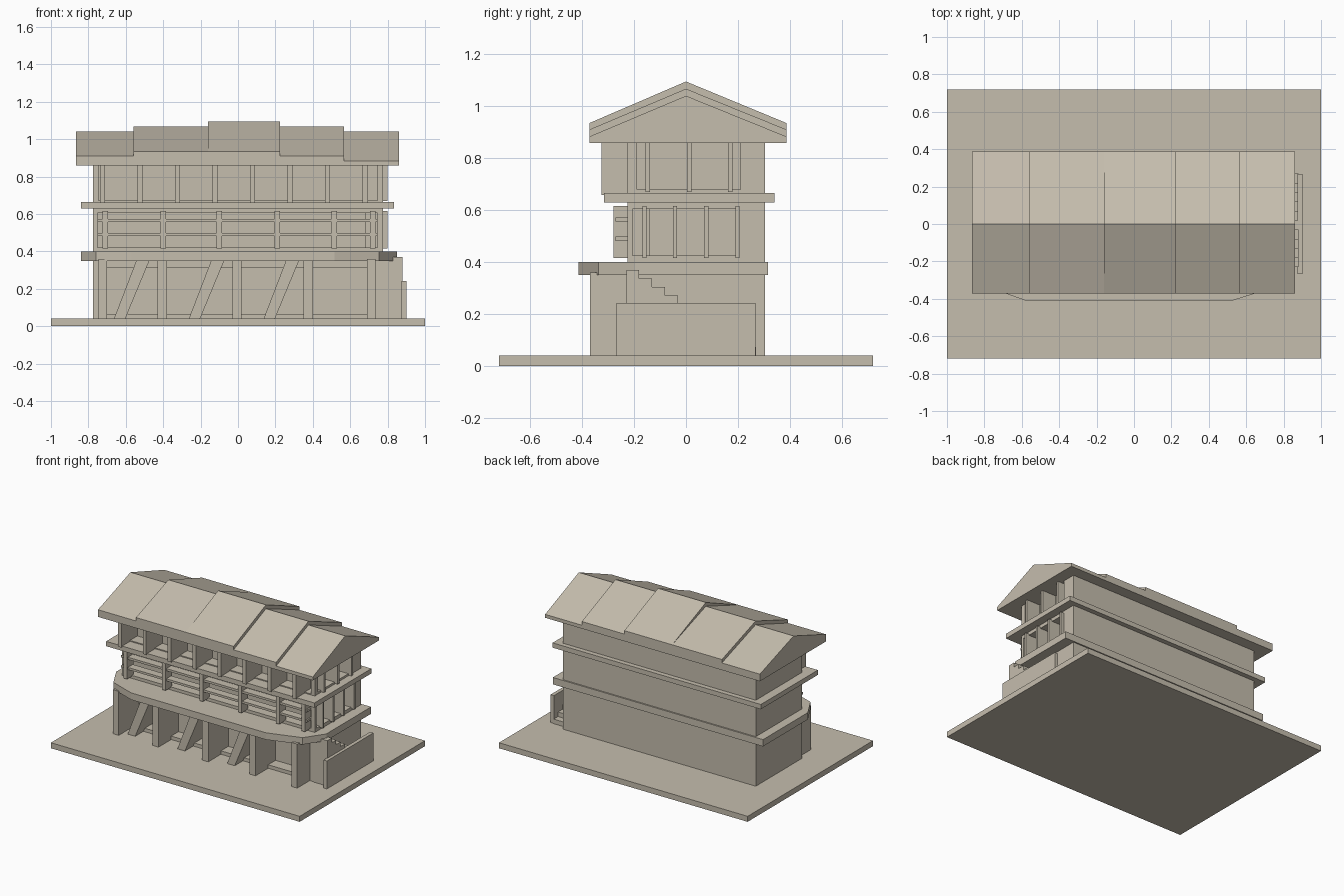
import bpy, bmesh
from mathutils import Vector

if "Cube" in bpy.data.objects:
    bpy.data.objects.remove(bpy.data.objects["Cube"])

stone = bpy.data.materials.new("warm_stone")
stone.diffuse_color = (0.56, 0.51, 0.42, 1)
stone.use_nodes = True
stone.node_tree.nodes["Principled BSDF"].inputs["Base Color"].default_value = stone.diffuse_color


def prism(name, pts, axis, lo, hi):
    """Extrude a closed outline along an axis (0=x, 1=y, 2=z)."""
    bm = bmesh.new()

    def place(p, d):
        c = list(p)
        c.insert(axis, d)
        return bm.verts.new(c)

    face = bm.faces.new([place(p, lo) for p in pts])
    new = bmesh.ops.extrude_face_region(bm, geom=[face])["geom"]
    shift = Vector((0, 0, 0))
    shift[axis] = hi - lo
    bmesh.ops.translate(bm, vec=shift,
                        verts=[v for v in new if isinstance(v, bmesh.types.BMVert)])
    bmesh.ops.recalc_face_normals(bm, faces=bm.faces)
    mesh = bpy.data.meshes.new(name)
    bm.to_mesh(mesh)
    bm.free()
    mesh.materials.append(stone)
    ob = bpy.data.objects.new(name, mesh)
    bpy.context.collection.objects.link(ob)
    return ob


def box(name, x0, x1, y0, y1, z0, z1):
    return prism(name, [(x0, y0), (x1, y0), (x1, y1), (x0, y1)], 2, z0, z1)


def cut(ob, *bounds):
    """Carve a box-shaped recess out of a wall block."""
    cutter = box("cutter", *bounds)
    mod = ob.modifiers.new("recess", "BOOLEAN")
    mod.operation, mod.object, mod.solver = "DIFFERENCE", cutter, "EXACT"
    bpy.context.view_layer.objects.active = ob
    bpy.ops.object.modifier_apply(modifier=mod.name)
    bpy.data.objects.remove(cutter)


W, FRONT, BACK = 0.775, -0.225, 0.305   # wall block extents
IN_Y, IN_X = -0.14, 0.69                # depth of the front and side recesses

# ground plate
box("base", -1, 1, -0.72, 0.72, 0, 0.04)

# ground floor with recessed front, columns and slanted braces
ground = box("ground_floor", -W, W, FRONT, BACK, 0.035, 0.36)
cut(ground, -0.70, 0.69, -0.5, IN_Y, 0.065, 0.31)
for x0, x1 in ((-0.745, -0.70), (-0.43, -0.38), (-0.03, 0.02), (0.35, 0.40), (0.69, 0.735)):
    box("ground_column", x0, x1, -0.37, IN_Y + 0.01, 0.035, 0.36)
for i in range(3):
    s = 0.4 * i
    prism("slanted_brace", [(s - 0.665, 0.035), (s - 0.605, 0.035),
                            (s - 0.47, 0.36), (s - 0.54, 0.36)], 1, -0.32, IN_Y + 0.01)

# lower balcony slab with angled corners
prism("lower_slab", [(-0.84, 0.315), (-0.84, -0.20), (-0.76, -0.345), (-0.57, -0.413),
                     (0.515, -0.413), (0.755, -0.337), (0.85, -0.20), (0.85, 0.315)],
      2, 0.35, 0.40)

# middle floor: open front and right side
middle = box("middle_floor", -W, W, FRONT, BACK, 0.39, 0.64)
cut(middle, -0.75, 0.745, -0.5, IN_Y, 0.422, 0.605)
cut(middle, IN_X, 1, -0.205, 0.205, 0.425, 0.605)
for x in (-0.71, -0.40, -0.10, 0.21, 0.515, 0.72):
    box("balcony_post", x - 0.014, x + 0.014, -0.28, FRONT + 0.02, 0.415, 0.615)
for z in (0.49, 0.564):
    box("balcony_rail", -0.75, 0.745, -0.272, FRONT + 0.01, z - 0.008, z + 0.008)
for y in (-0.16, -0.042, 0.078, 0.198):
    box("side_fin", IN_X - 0.01, 0.80, y - 0.008, y + 0.008, 0.415, 0.615)

# upper slab
box("upper_slab", -0.84, 0.835, -0.315, 0.34, 0.63, 0.665)

# top floor with deep fins
top = box("top_floor", -W, W, FRONT, BACK, 0.655, 0.865)
cut(top, -0.745, 0.745, -0.5, IN_Y, 0.672, 0.858)
cut(top, IN_X, 1, -0.188, 0.21, 0.68, 0.858)
for i in range(8):
    x = -0.725 + 0.2007 * i
    box("front_fin", x - 0.014, x + 0.014, -0.325, IN_Y + 0.01, 0.658, 0.862)
for y in (-0.147, 0.012, 0.17):
    box("side_fin", IN_X - 0.01, 0.80, y - 0.009, y + 0.009, 0.67, 0.862)

# stepped gable roof: x range, ridge height, eave height
for x0, x1, ridge, eave in ((-0.865, -0.56, 1.04, 0.91), (-0.56, -0.16, 1.067, 0.935),
                            (-0.16, 0.225, 1.095, 0.935), (0.225, 0.567, 1.067, 0.91),
                            (0.567, 0.862, 1.04, 0.883)):
    prism("roof_section", [(-0.372, 0.858), (0.387, 0.858), (0.387, eave),
                           (0, ridge), (-0.372, eave)], 0, x0, x1)

# side stair falling towards the back, with its outer wall
outline = [(0.27, 0.035), (-0.23, 0.035)]
for i in range(10):
    z = 0.37 - 0.033 * i
    outline += [(-0.23 + 0.05 * i, z), (-0.18 + 0.05 * i, z)]
prism("stair", outline, 0, 0.77, 0.88)
box("stair_wall", 0.875, 0.902, -0.268, 0.267, 0.035, 0.243)
